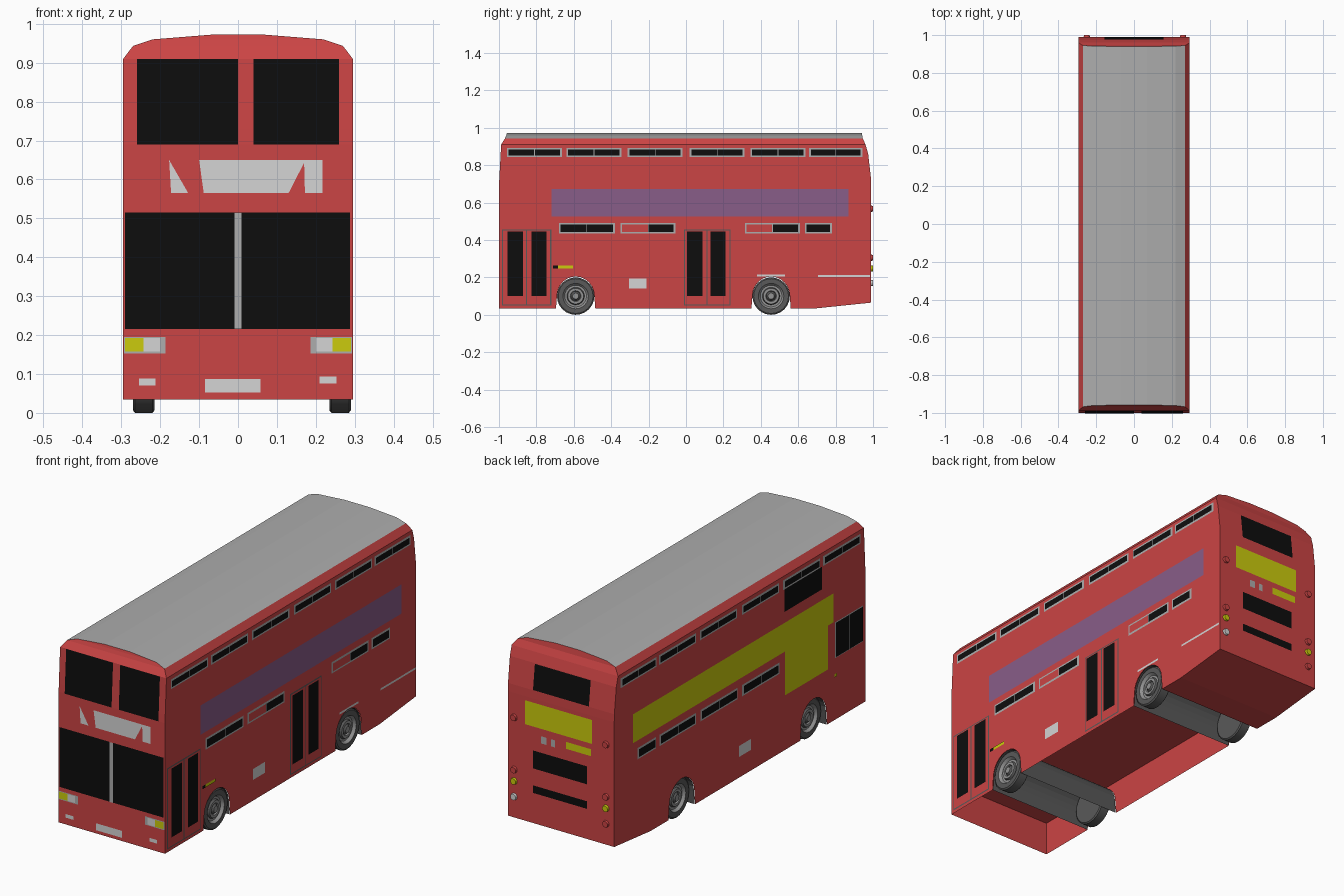
import bpy, bmesh, math
from mathutils import Vector, Matrix

if "Cube" in bpy.data.objects:
    bpy.data.objects.remove(bpy.data.objects["Cube"])

COLOURS = {"red": (.60, .058, .058), "black": (.004, .004, .004), "grey": (.42, .42, .42),
           "white": (.66, .66, .66), "yellow": (.60, .60, .004), "purple": (.25, .11, .25),
           "dark_grey": (.10, .10, .10), "rim_grey": (.30, .30, .30)}
MATS = {}
for n, c in COLOURS.items():
    MATS[n] = bpy.data.materials.new(n)
    MATS[n].diffuse_color = (*c, 1)


def finish(name, bm, *mats):
    me = bpy.data.meshes.new(name)
    bm.to_mesh(me)
    bm.free()
    for m in mats:
        me.materials.append(MATS[m])
    ob = bpy.data.objects.new(name, me)
    bpy.context.collection.objects.link(ob)
    return ob


def add_face(bm, pts, normal):
    """Add a polygon that looks along the given normal."""
    f = bm.faces.new([bm.verts.new(p) for p in pts])
    f.normal_update()
    if f.normal.dot(Vector(normal)) < 0:
        f.normal_flip()
    return f


# Body shell: stacked rings (z, half width, front y, rear y)
W, FLOOR = .295, .205
RINGS = [(FLOOR, W, -1, .99), (.69, W, -1, .99), (.73, W, -.998, .989), (.86, W, -.991, .974),
         (.91, W, -.988, .96), (.943, .27, -.968, .945), (.96, .22, -.961, .942), (.972, .07, -.958, .94)]


def end_y(z, col):
    if z <= FLOOR:
        return RINGS[0][col]
    for a, b in zip(RINGS, RINGS[1:]):
        if z <= b[0]:
            t = (z - a[0]) / (b[0] - a[0])
            return a[col] + t * (b[col] - a[col])


bm = bmesh.new()
loops = [[bm.verts.new(p) for p in ((-w, f, z), (w, f, z), (w, r, z), (-w, r, z))] for z, w, f, r in RINGS]
for a, b in zip(loops, loops[1:]):
    for i in range(4):
        j = (i + 1) % 4
        bm.faces.new((a[i], a[j], b[j], b[i]))
bm.faces.new(loops[0][::-1])
bm.faces.new(loops[-1])
bm.normal_update()
for f in bm.faces:   # grey roof, red elsewhere
    f.material_index = int(f.calc_center_median().z > .945 and abs(f.normal.y) < .3)
finish("body_shell", bm, "red", "grey")

# Open skirt below the floor with wheel arches
AXLES = (-.59, .455)
ARCH = [(-.105, .035)] + [(-.1 * math.cos(t), .1 + .105 * math.sin(t))
                          for t in [math.pi * i / 12 for i in range(13)]] + [(.105, .035)]


def arch(y, part):
    return [(y + a, z) for a, z in ARCH[part]]


LEFT_HALF, RIGHT_HALF = slice(0, 8), slice(7, 15)
skirts = [[(-1, FLOOR), (-1, .035)] + arch(AXLES[0], LEFT_HALF),
          arch(AXLES[0], RIGHT_HALF) + arch(AXLES[1], LEFT_HALF),
          arch(AXLES[1], RIGHT_HALF) + [(.7, .035), (.99, .065), (.99, FLOOR)]]
bm = bmesh.new()
for s in (-1, 1):
    for prof in skirts:
        add_face(bm, [(s * W, y, z) for y, z in prof], (s, 0, 0))
for y, z, n in ((-1, .035, -1), (.99, .065, 1)):
    add_face(bm, [(-W, y, z), (W, y, z), (W, y, FLOOR), (-W, y, FLOOR)], (0, n, 0))
for (y0, z0), (y1, z1) in (((.56, .035), (.7, .035)), ((.7, .035), (.99, .065))):
    add_face(bm, [(-W, y0, z0), (W, y0, z0), (W, y1, z1), (-W, y1, z1)], (0, 0, -1))
finish("lower_skirt", bm, "red")

# Wheel arch linings across the full width
for y, nm in zip(AXLES, ("front", "rear")):
    bm = bmesh.new()
    pts = arch(y, slice(0, 15))
    for (a, za), (b, zb) in zip(pts, pts[1:]):
        add_face(bm, [(-.293, a, za), (.293, a, za), (.293, b, zb), (-.293, b, zb)],
                 (0, y - (a + b) / 2, .05 - (za + zb) / 2))
    finish(nm + "_arch_lining", bm, "dark_grey")

# Wheels: turned profile (depth from outer face, radius)
PROFILE = [(.055, 0), (.055, .094), (.05, .1), (.005, .1), (0, .093), (0, .068), (.005, .064),
           (.014, .058), (.014, .047), (.004, .042), (.004, .029), (.012, .026), (0, .016), (0, 0)]
SEG = 24
for y, nm in zip(AXLES, ("front", "rear")):
    for outer, s, sn in ((.29, 1, "right"), (-.27, -1, "left")):
        bm = bmesh.new()
        rows = [[bm.verts.new((outer - s * d, y + r * math.cos(2 * math.pi * i / SEG),
                               .1 + r * math.sin(2 * math.pi * i / SEG))) for i in range(SEG)]
                for d, r in PROFILE]
        for k, (a, b) in enumerate(zip(rows, rows[1:])):
            for i in range(SEG):
                j = (i + 1) % SEG
                f = bm.faces.new((a[i], a[j], b[j], b[i]))
                f.material_index = int(k >= 5 and k not in (8, 11))
        bmesh.ops.remove_doubles(bm, verts=bm.verts, dist=1e-5)
        bmesh.ops.recalc_face_normals(bm, faces=bm.faces)
        ob = finish(f"{nm}_{sn}_wheel", bm, "dark_grey", "rim_grey")
        for p in ob.data.polygons:
            p.use_smooth = True
        bpy.context.view_layer.objects.active = ob
        ob.select_set(True)
        bpy.ops.object.shade_smooth_by_angle(angle=math.radians(30))
        ob.select_set(False)


# Painted plates laid just above a side of the body
def plate(name, side, pts, mat, lift=.002):
    place = {"right": lambda a, z: (W + lift, a, z), "left": lambda a, z: (-W - lift, a, z),
             "front": lambda a, z: (a, end_y(z, 2) - lift, z),
             "rear": lambda a, z: (a, end_y(z, 3) + lift, z)}[side]
    normal = {"right": (1, 0, 0), "left": (-1, 0, 0), "front": (0, -1, 0), "rear": (0, 1, 0)}[side]
    bm = bmesh.new()
    add_face(bm, [place(a, z) for a, z in pts], normal)
    return finish(name, bm, mat)


def rect(name, side, a0, a1, z0, z1, mat, lift=.002):
    return plate(name, side, [(a0, z0), (a1, z0), (a1, z1), (a0, z1)], mat, lift)


def window(name, side, y0, y1, z0, z1, panes=("black", "black"), e=.009):
    rect(name + "_frame", side, y0, y1, z0, z1, "grey")
    w = (y1 - y0 - 2 * e) / len(panes)
    for i, m in enumerate(panes):
        a = y0 + e + i * w
        rect(name + "_pane", side, a + (.002 if i else 0), a + w - .002, z0 + e, z1 - e, m, .004)


# Upper deck windows on both sides
for side in ("right", "left"):
    for c in (-.81, -.492, -.165, .167, .492, .805):
        window("upper_window", side, c - .147, c + (.147 if c < .8 else .138), .843, .892)

# Lower deck windows
window("lower_window", "right", -.68, -.38, .435, .492)
window("lower_window", "right", -.35, -.055, .435, .492, ("red", "black"))
window("lower_window", "right", .315, .61, .435, .492, ("red", "black"))
window("lower_window", "right", .635, .78, .435, .492, ("black",))
for y0, y1 in ((-.315, -.02), (.015, .31), (.345, .635)):
    window("lower_window", "left", y0, y1, .435, .492)
window("lower_window", "left", .66, .81, .435, .492, ("black",))

# Left stair window and driver window
rect("stair_window", "left", -.655, -.355, .73, .843, "black")
window("driver_window", "left", -.98, -.755, .345, .525, e=.004)

# Side advertising panels
rect("right_panel", "right", -.72, .87, .525, .672, "purple")
plate("left_panel", "left", [(.845, .53), (.845, .675), (-.745, .675), (-.745, .53),
                             (-.70, .53), (-.70, .31), (-.36, .31), (-.36, .53)], "yellow")

# Right side doors
for y0, y1, panes in ((-.985, -.72, ((-.955, -.872), (-.825, -.745))), (-.012, .238, ((.005, .087), (.13, .212)))):
    rect("door_frame", "right", y0, y1, .05, .457, "dark_grey", .001)
    mid = (y0 + y1) / 2
    for a, b in ((y0 + .006, mid - .003), (mid + .003, y1 - .006)):
        rect("door_leaf", "right", a, b, .056, .451, "red", .002)
    for a, b in panes:
        rect("door_glass", "right", a, b, .1, .445, "black", .004)

# Side markers and trim
rect("right_indicator_base", "right", -.71, -.685, .248, .263, "black", .004)
rect("right_indicator", "right", -.685, -.605, .248, .263, "yellow", .004)
rect("left_indicator", "left", -.77, -.75, .252, .268, "yellow", .004)
rect("right_fuel_plate", "right", -.305, -.21, .14, .195, "white")
rect("left_fuel_plate", "left", -.09, .005, .14, .195, "white")
rect("arch_trim", "right", .38, .53, .206, .216, "white")
rect("rear_trim", "right", .705, .985, .203, .213, "white")

# Front windows and destination boards
rect("upper_windscreen", "front", -.26, 0, .69, .91, "black")
rect("upper_windscreen", "front", .04, .26, .69, .91, "black")
rect("windscreen", "front", -.29, -.008, .215, .515, "black")
rect("windscreen", "front", .008, .288, .215, .515, "black")
rect("windscreen_pillar", "front", -.009, .009, .215, .515, "grey", .004)
plate("front_board_small", "front", [(-.177, .65), (-.172, .565), (-.128, .565)], "white")
plate("front_board", "front", [(-.1, .65), (-.088, .565), (.13, .565), (.17, .643),
                               (.172, .565), (.217, .565), (.217, .65)], "white")

# Headlights, fog lights and number plate
for s in (-1, 1):
    rect("headlight_base", "front", s * .186, s * .293, .153, .195, "grey")
    rect("headlight", "front", s * .2, s * .243, .158, .192, "white", .004)
    rect("front_indicator", "front", s * .243, s * .29, .158, .192, "yellow", .004)
rect("fog_light", "front", -.255, -.212, .07, .088, "white")
rect("fog_light", "front", .21, .253, .075, .093, "white")
rect("front_number_plate", "front", -.085, .058, .052, .087, "white")

# Rear windows and panels
rect("rear_upper_window", "rear", -.155, .155, .732, .858, "black")
rect("rear_panel", "rear", -.173, .2, .55, .67, "yellow")
rect("rear_badge", "rear", .08, .11, .477, .513, "grey")
rect("rear_badge", "rear", .033, .055, .477, .513, "grey")
rect("rear_number_plate", "rear", -.167, -.028, .487, .522, "yellow")
rect("rear_lower_window", "rear", -.145, .155, .34, .43, "black")
rect("engine_grille", "rear", -.145, .155, .217, .255, "black")

# Round rear lights
for x in (-.25, .26):
    for z, m in ((.567, "red"), (.305, "red"), (.248, "yellow"), (.17, "white" if x > 0 else "red")):
        bm = bmesh.new()
        bmesh.ops.create_cone(bm, cap_ends=True, segments=14, radius1=.017, radius2=.015, depth=.01,
                              matrix=Matrix.Translation((x, .995, z)) @ Matrix.Rotation(-math.pi / 2, 4, 'X'))
        finish("rear_light", bm, m)

for m in bpy.data.materials:
    if m.users and not m.is_grease_pencil:
        m.use_nodes = True
        m.node_tree.nodes["Principled BSDF"].inputs["Base Color"].default_value = m.diffuse_color
